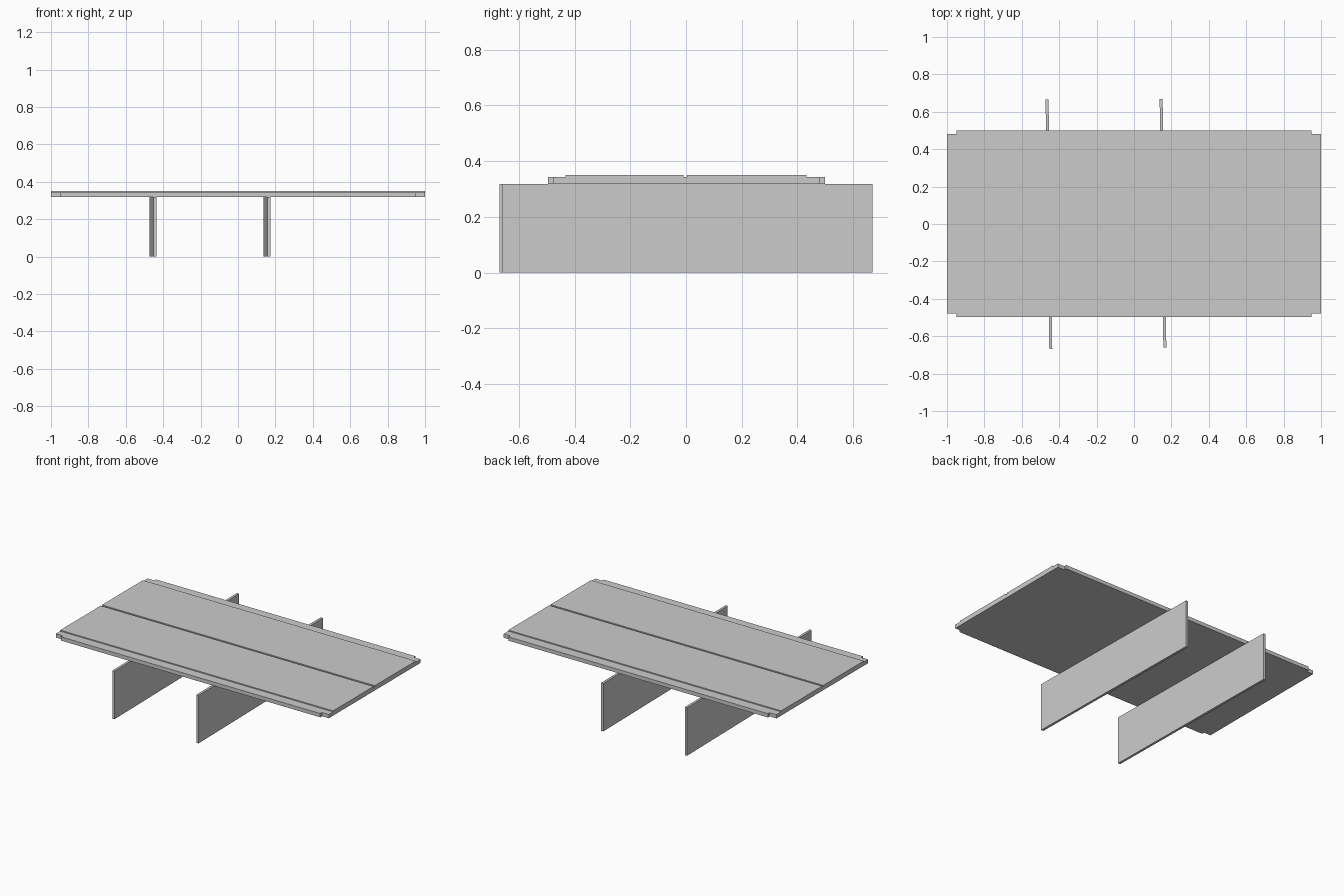
import bpy
import bmesh
from math import atan2
from mathutils import Vector

cube = bpy.data.objects.get("Cube")
if cube:
    bpy.data.objects.remove(cube, do_unlink=True)

grey = bpy.data.materials.new("light grey")
grey.use_nodes = True
colour = (0.6, 0.6, 0.6, 1)
grey.diffuse_color = colour
grey.node_tree.nodes["Principled BSDF"].inputs["Base Color"].default_value = colour

UNDERSIDE, LIP, TOP = 0.318, 0.343, 0.35


def prism(name, outline, bottom, top):
    """Extrude a flat outline upwards between two heights."""
    bm = bmesh.new()
    face = bm.faces.new([bm.verts.new((x, y, bottom)) for x, y in outline])
    made = bmesh.ops.extrude_face_region(bm, geom=[face])["geom"]
    verts = [v for v in made if isinstance(v, bmesh.types.BMVert)]
    bmesh.ops.translate(bm, verts=verts, vec=(0, 0, top - bottom))
    bmesh.ops.recalc_face_normals(bm, faces=bm.faces)
    mesh = bpy.data.meshes.new(name)
    bm.to_mesh(mesh)
    bm.free()
    mesh.materials.append(grey)
    obj = bpy.data.objects.new(name, mesh)
    bpy.context.collection.objects.link(obj)
    return obj


def rectangle(x0, x1, y0, y1):
    return [(x0, y0), (x1, y0), (x1, y1), (x0, y1)]


# Base board with a small notch at every corner
half = [(-1, 0.481), (-1, -0.478), (-0.95, -0.478), (-0.95, -0.496)]
right = [(0.95, -0.496), (0.95, -0.478), (1, -0.478), (1, 0.481)]
back = [(0.95, 0.481), (0.95, 0.499), (-0.95, 0.499), (-0.95, 0.481)]
prism("base_board", half + right + back, UNDERSIDE, LIP)

# Two raised planks, with a groove between them
prism("front_plank", rectangle(-1, 1, -0.433, -0.009), LIP, TOP)
prism("back_plank", rectangle(-1, 1, 0.004, 0.4325), LIP, TOP)

# Two upright support panels, set slightly askew
supports = {
    "right_support": ((-0.445, -0.669), (-0.465, 0.665)),
    "left_support": ((0.165, -0.661), (0.145, 0.669)),
}
for name, (start, end) in supports.items():
    start, end = Vector(start), Vector(end)
    run = end - start
    length = run.length / 2
    panel = prism(name, rectangle(-0.008, 0.008, -length, length), 0, UNDERSIDE)
    panel.location = ((start + end) / 2).to_3d()
    panel.rotation_euler.z = atan2(-run.x, run.y)
